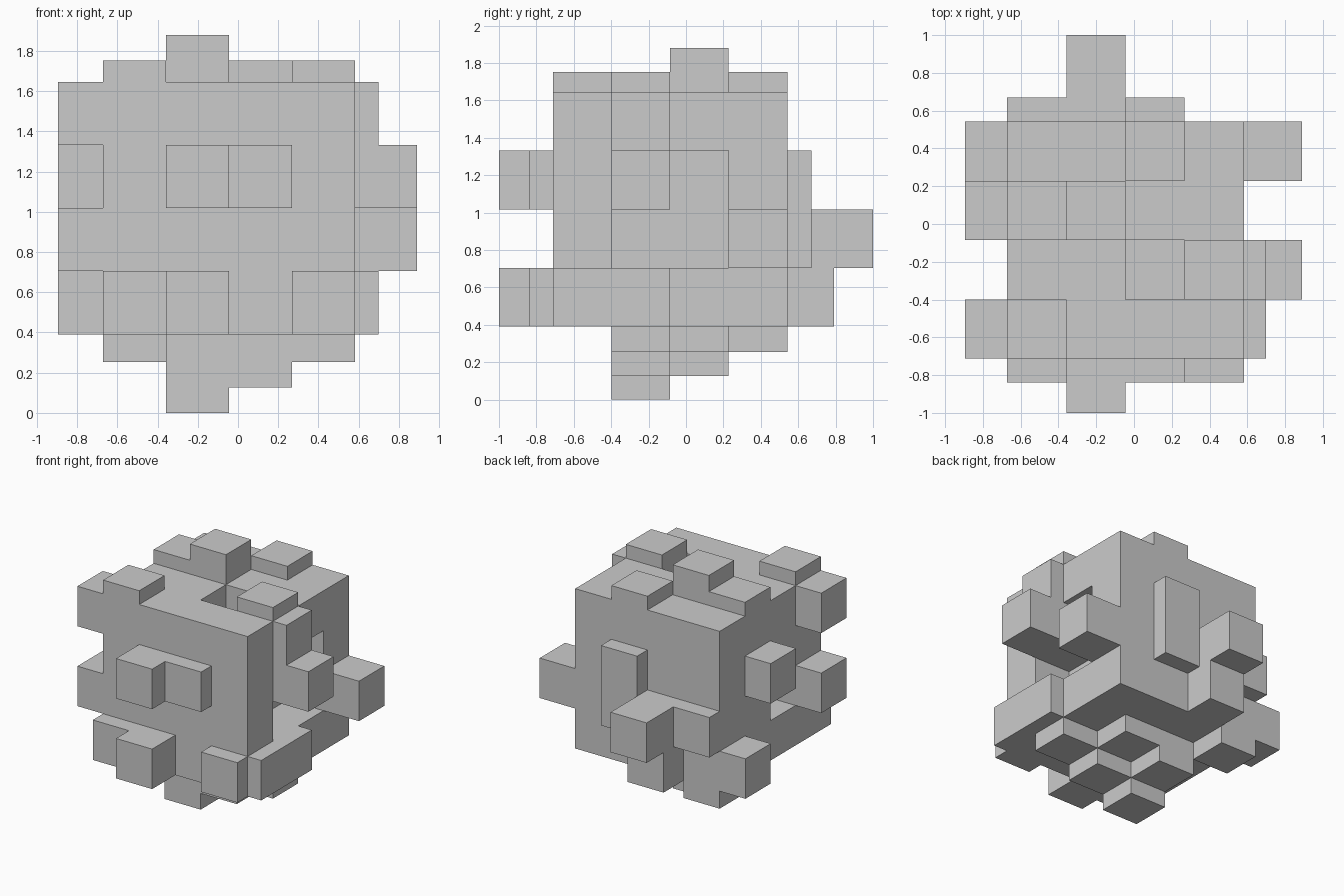
import bpy, bmesh
from mathutils import Vector

if "Cube" in bpy.data.objects:
    bpy.data.objects.remove(bpy.data.objects["Cube"])

CELL = 0.3135
ORIGIN = Vector((-0.672, -0.712, 0.391))   # low corner of the 4x4x4 core
N = 4

# Cells missing from the core (recesses in the top, right and left sides)
HOLES = {(2, 1, 3), (3, 2, 2), (3, 1, 1), (3, 2, 1), (0, 1, 1)}

# Raised cells per side: cell -> outer coordinate of the block
RAISED = {
    (2, 1): {(0, 0, 3): 1.753, (0, 2, 3): 1.753, (1, 2, 3): 1.88,
             (2, 3, 3): 1.753, (3, 1, 3): 1.753},
    (2, -1): {(1, 1, 0): 0.0, (2, 1, 0): 0.127, (1, 2, 0): 0.127,
              (2, 2, 0): 0.254, (3, 1, 0): 0.254, (0, 3, 0): 0.254},
    (0, 1): {(3, 1, 3): 0.70, (3, 1, 2): 0.89, (3, 3, 1): 0.89,
             (3, 0, 0): 0.70, (3, 1, 0): 0.70},
    (0, -1): {(0, 0, 3): -0.895, (0, 0, 1): -0.895,
              (0, 2, 2): -0.895, (0, 3, 0): -0.895},
    (1, -1): {(1, 0, 2): -1.0, (2, 0, 2): -0.84, (0, 0, 0): -0.84,
              (1, 0, 0): -1.0, (3, 0, 0): -0.84},
    (1, 1): {(0, 3, 1): 0.67, (1, 3, 1): 1.0, (2, 3, 1): 0.67,
             (2, 3, 2): 0.67, (1, 3, 0): 0.79},
}


def solid(c):
    return all(0 <= k < N for k in c) and c not in HOLES


def cell_face(bm, c, axis, sign):
    """One outer square of a core cell."""
    u, v = (axis + 1) % 3, (axis + 2) % 3
    verts = []
    for a, b in ((0, 0), (1, 0), (1, 1), (0, 1)):
        p = list(c)
        p[axis] += sign > 0
        p[u] += a
        p[v] += b
        verts.append(bm.verts.new(ORIGIN + CELL * Vector(p)))
    return bm.faces.new(verts if sign > 0 else verts[::-1])


bm = bmesh.new()
raise_list = []

# Core skin, with recess walls
for c in [(x, y, z) for x in range(N) for y in range(N) for z in range(N)]:
    if not solid(c):
        continue
    for axis in range(3):
        for sign in (-1, 1):
            n = list(c)
            n[axis] += sign
            if solid(tuple(n)):
                continue
            face = cell_face(bm, c, axis, sign)
            level = RAISED[(axis, sign)].get(c)
            if level is not None:
                raise_list.append((face, axis, level))

bmesh.ops.remove_doubles(bm, verts=bm.verts[:], dist=0.001)

# Pull the raised blocks out of the skin
for face, axis, level in raise_list:
    new = bmesh.ops.extrude_discrete_faces(bm, faces=[face])["faces"][0]
    for v in new.verts:
        v.co[axis] = level

mesh = bpy.data.meshes.new("block_cube")
bm.to_mesh(mesh)
bm.free()
obj = bpy.data.objects.new("block_cube", mesh)
bpy.context.collection.objects.link(obj)
